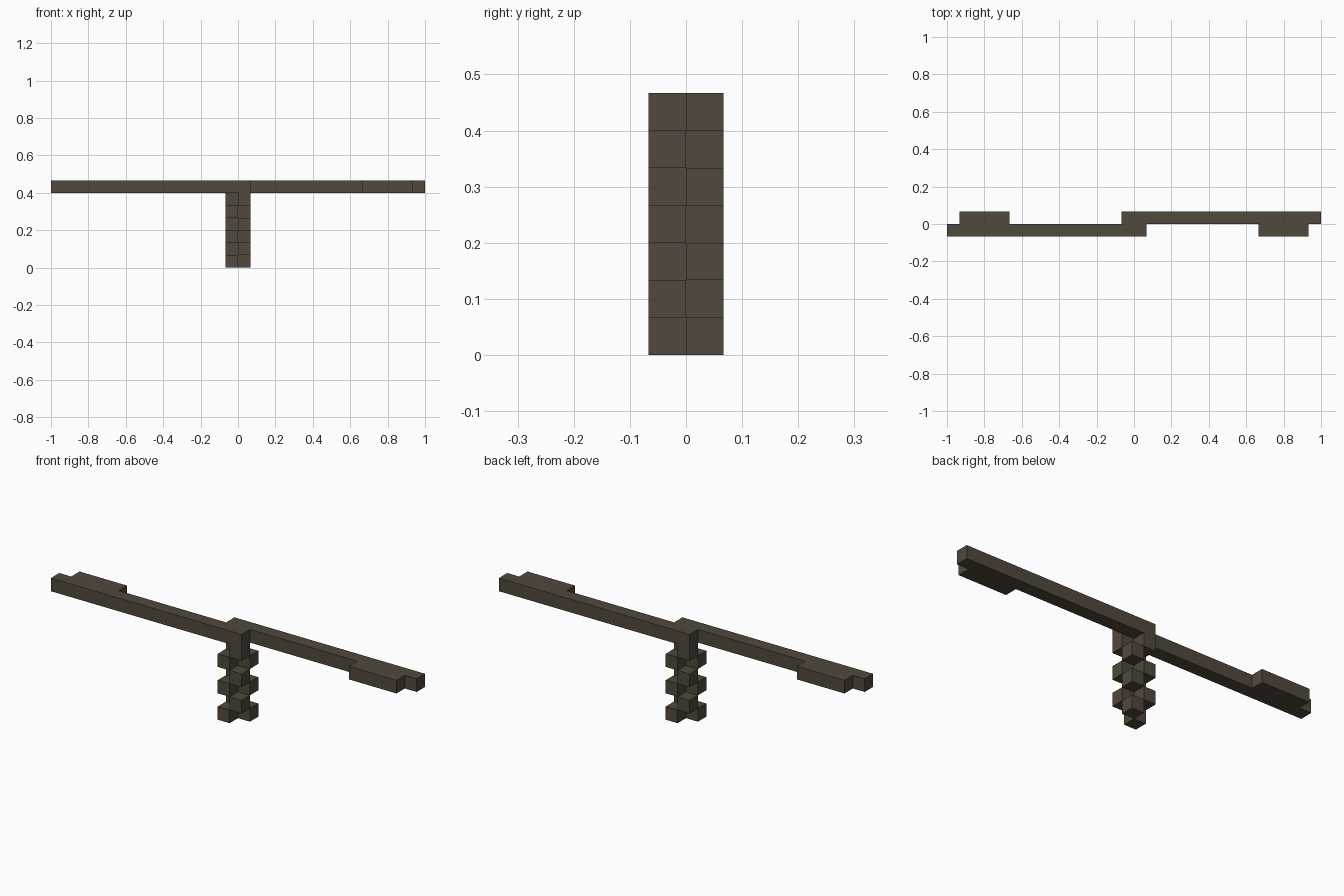
import bpy
import bmesh
from mathutils import Matrix, Vector

cube = bpy.data.objects.get("Cube")
if cube:
    bpy.data.objects.remove(cube, do_unlink=True)

U = 1 / 15  # edge of one block

# Single dark brown material
COLOUR = (0.082, 0.065, 0.045, 1)
brown = bpy.data.materials.new("dark_brown")
brown.use_nodes = True
brown.diffuse_color = COLOUR
bsdf = brown.node_tree.nodes["Principled BSDF"]
bsdf.inputs["Base Color"].default_value = COLOUR
bsdf.inputs["Roughness"].default_value = 0.9


def make_blocks(name, blocks):
    """One object from (low corner, high corner) boxes given in block units."""
    bm = bmesh.new()
    for low, high in blocks:
        low, high = Vector(low) * U, Vector(high) * U
        place = Matrix.Translation((low + high) / 2) @ Matrix.Diagonal((*(high - low), 1))
        bmesh.ops.create_cube(bm, size=1, matrix=place)
    mesh = bpy.data.meshes.new(name)
    bm.to_mesh(mesh)
    bm.free()
    mesh.materials.append(brown)
    obj = bpy.data.objects.new(name, mesh)
    bpy.context.collection.objects.link(obj)
    return obj


# Two long arms and their end pads, each pair turned half way round the post
for side, s in (("left", 1), ("right", -1)):
    def turned(x0, x1, y0, y1):
        xs, ys = sorted((s * x0, s * x1)), sorted((s * y0, s * y1))
        return [((xs[0], ys[0], 6), (xs[1], ys[1], 7))]

    make_blocks(side + "_arm", turned(-1, 15, 0, 1))
    make_blocks(side + "_end_pad", turned(10, 14, -1, 0))

# Twisted post: diagonal pairs of blocks that swap corners on every layer
post = []
for z in range(6):
    for x in (-1, 0):
        y = x if z % 2 == 0 else -1 - x
        post.append(((x, y, z), (x + 1, y + 1, z + 1)))
make_blocks("twisted_post", post)
